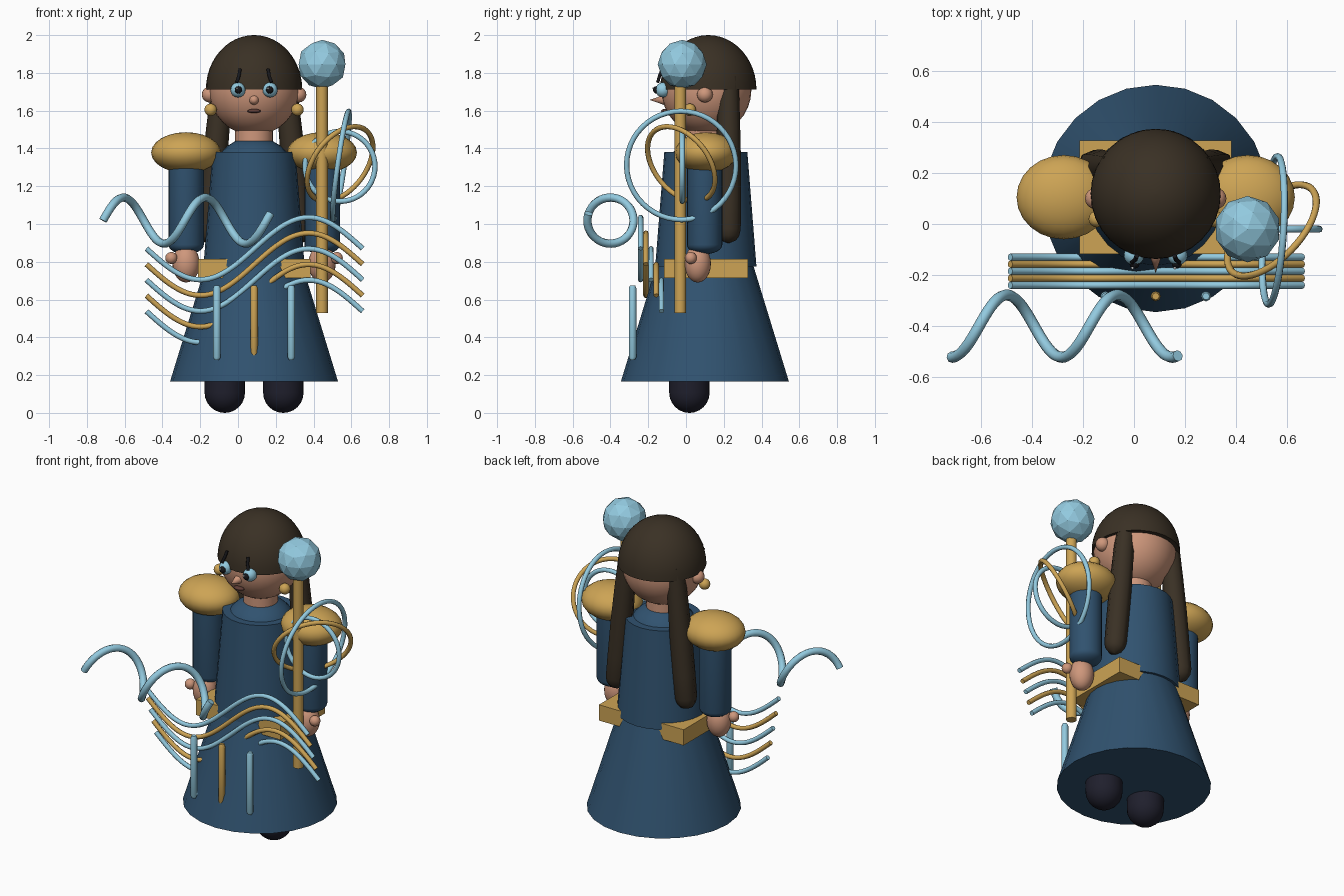
import bpy, math
from mathutils import Vector

if "Cube" in bpy.data.objects:
    bpy.data.objects.remove(bpy.data.objects["Cube"])

CX, CY = 0.085, 0.105  # body axis


def mat(name, rgb):
    m = bpy.data.materials.new(name)
    m.diffuse_color = (*rgb, 1)
    m.use_nodes = True
    m.node_tree.nodes["Principled BSDF"].inputs["Base Color"].default_value = m.diffuse_color
    return m


BLUE = mat("dress_blue", (0.03, 0.085, 0.16))
GOLD = mat("gold", (0.61, 0.37, 0.09))
AQUA = mat("aqua", (0.29, 0.59, 0.74))
SKIN = mat("skin", (0.62, 0.31, 0.20))
HAIR = mat("dark_hair", (0.042, 0.03, 0.018))
SHOE = mat("shoe_black", (0.014, 0.014, 0.026))
BLACK = mat("black", (0.008, 0.008, 0.01))
WHITE = mat("white", (0.9, 0.9, 0.9))
LIPS = mat("lip_brown", (0.11, 0.045, 0.035))


def finish(name, m, smooth=True):
    o = bpy.context.object
    o.name = name
    o.data.materials.clear()
    o.data.materials.append(m)
    if smooth:
        bpy.ops.object.shade_smooth_by_angle(angle=math.radians(40))
    return o


def ball(name, loc, size, m, seg=24):
    bpy.ops.mesh.primitive_uv_sphere_add(segments=seg, ring_count=seg // 2, radius=1, location=loc)
    o = bpy.context.object
    o.scale = size if isinstance(size, tuple) else (size,) * 3
    return finish(name, m)


def cone(name, loc, r1, r2, z0, z1, m, seg=24):
    bpy.ops.mesh.primitive_cone_add(vertices=seg, radius1=r1, radius2=r2, depth=z1 - z0,
                                    location=(loc[0], loc[1], (z0 + z1) / 2))
    return finish(name, m)


def lathe(name, loc, prof, m, seg=24):
    """Revolve a (radius, z) profile about a vertical axis, closing both ends."""
    verts, faces = [], []
    for r, z in prof:
        for k in range(seg):
            a = 2 * math.pi * k / seg
            verts.append((r * math.cos(a), r * math.sin(a), z))
    for i in range(len(prof) - 1):
        for k in range(seg):
            n = (k + 1) % seg
            faces.append((i * seg + k, i * seg + n, (i + 1) * seg + n, (i + 1) * seg + k))
    faces.append(tuple(reversed(range(seg))))
    faces.append(tuple(range((len(prof) - 1) * seg, len(prof) * seg)))
    me = bpy.data.meshes.new(name)
    me.from_pydata(verts, [], faces)
    o = bpy.data.objects.new(name, me)
    bpy.context.collection.objects.link(o)
    o.location = (loc[0], loc[1], 0)
    bpy.ops.object.select_all(action='DESELECT')
    o.select_set(True)
    bpy.context.view_layer.objects.active = o
    return finish(name, m)


def tube(name, pts, r, m, closed=False, radii=None):
    cu = bpy.data.curves.new(name, 'CURVE')
    cu.dimensions = '3D'
    cu.bevel_depth = r
    cu.bevel_resolution = 2
    cu.use_fill_caps = True
    s = cu.splines.new('POLY')
    s.points.add(len(pts) - 1)
    for i, p in enumerate(pts):
        s.points[i].co = (*p, 1)
        s.points[i].radius = radii[i] if radii else 1
    s.use_cyclic_u = closed
    s.use_smooth = True
    o = bpy.data.objects.new(name, cu)
    bpy.context.collection.objects.link(o)
    cu.materials.append(m)
    return o


def round_bottom(r, h, z0, z1):
    """Profile of a post with a domed lower end."""
    dome = [(max(r * math.sin(t * math.pi / 12), 0.002), z0 + h * (1 - math.cos(t * math.pi / 12)))
            for t in range(7)]
    return dome + [(r, z1)]


# dress
cone("skirt", (CX, 0.10), 0.445, 0.235, 0.165, 0.85, BLUE, 24)
cone("bodice", (CX, CY), 0.268, 0.22, 0.775, 1.38, BLUE, 24)
ball("collar_dome", (CX, CY, 1.30), (0.20, 0.20, 0.16), BLUE)
bpy.ops.mesh.primitive_cube_add(size=1, location=(CX, CY, 0.765))
bpy.context.object.scale = (0.595, 0.445, 0.1)
finish("belt", GOLD, False)

# head
cone("neck", (CX, CY), 0.10, 0.10, 1.38, 1.52, SKIN)
ball("head", (CX, 0.108, 1.708), 0.238, SKIN, 32)
cap = [(0.255 * math.cos(t * math.pi / 24), 1.712 + 0.288 * math.sin(t * math.pi / 24)) for t in range(12)]
lathe("hair_cap", (CX, 0.118), cap + [(0.004, 2.0)], HAIR, 32)
bpy.ops.mesh.primitive_cone_add(vertices=16, radius1=0.026, radius2=0.0, depth=0.075,
                                location=(CX, -0.155, 1.657), rotation=(math.pi / 2, 0, 0))
finish("nose", SKIN)
ball("mouth", (CX, -0.112, 1.598), (0.036, 0.02, 0.011), LIPS, 16)

# mirrored parts
for s, side in ((-1, "left"), (1, "right")):
    def X(d):
        return CX + s * d
    ball(side + "_eye", (X(0.085), -0.122, 1.71), 0.04, AQUA, 16)
    ball(side + "_pupil", (X(0.083), -0.155, 1.71), 0.02, BLACK, 12)
    ball(side + "_eye_glint", (X(0.083) - 0.008, -0.172, 1.718), 0.006, WHITE, 8)
    tube(side + "_brow", [(X(0.074), -0.125, 1.82), (X(0.08), -0.14, 1.785), (X(0.092), -0.15, 1.75)],
         0.009, BLACK)
    ball(side + "_ear", (X(0.235), 0.10, 1.685), 0.042, SKIN, 16)
    ball(side + "_earring", (X(0.23), 0.02, 1.605), 0.033, GOLD, 16)
    # long hair lock with rounded end
    lock = [(X(0.165 + 0.085 * t), 0.225, 1.78 - 0.88 * t)
            for t in (0, 0.1, 0.25, 0.5, 0.75, 0.92, 0.96, 0.985, 1)]
    tube(side + "_hair_lock", lock, 0.066, HAIR,
         radii=[0.8, 0.85, 0.92, 1, 1, 0.98, 0.85, 0.6, 0.1])
    # arm
    ball(side + "_shoulder_puff", (X(0.36), CY, 1.378), (0.185, 0.165, 0.108), GOLD)
    lathe(side + "_sleeve", (X(0.36), 0.098), round_bottom(0.094, 0.05, 0.84, 1.36), BLUE, 20)
    ball(side + "_hand", (X(0.36), 0.062, 0.79), (0.072, 0.07, 0.10), SKIN)
    ball(side + "_thumb", (X(0.438), 0.025, 0.82), 0.032, SKIN, 16)
    # shoe
    lathe(side + "_shoe", (X(0.155), 0.018), round_bottom(0.107, 0.107, 0.0, 0.25), SHOE)

# staff with faceted orb
cone("staff", (0.445, -0.03), 0.031, 0.031, 0.53, 1.75, GOLD, 12)
bpy.ops.mesh.primitive_ico_sphere_add(subdivisions=2, radius=0.13, location=(0.445, -0.02, 1.845))
finish("staff_orb", AQUA, False)


# rings floating around the staff
def ring(name, c, r, normal, thick, m):
    q = Vector(normal).to_track_quat('Z', 'Y')
    pts = [Vector(c) + q @ Vector((r * math.cos(a), r * math.sin(a), 0))
           for a in (2 * math.pi * k / 48 for k in range(48))]
    tube(name, pts, thick, m, True)


ring("large_ring", (0.545, -0.025, 1.31), 0.29, (0.99, -0.06, -0.14), 0.014, AQUA)
ring("tilted_ring", (0.54, -0.025, 1.318), 0.225, (0.633, -0.607, -0.478), 0.014, GOLD)
ring("facing_ring", (0.54, -0.02, 1.305), 0.185, (0, 1, 0), 0.014, AQUA)

# spiral ribbon in front
spiral = []
for k in range(81):
    t = 4.1 * math.pi * k / 80
    spiral.append((-0.715 + 0.4325 * t / (2 * math.pi),
                   -0.40 - 0.122 * math.cos(t), 1.018 + 0.122 * math.sin(t)))
tube("spiral_ribbon", spiral, 0.022, AQUA)

# five wave strands
for i in range(5):
    pts = [(-0.485 + 1.145 * k / 48, -0.24 + 0.0275 * i,
            0.87 - 0.083 * i - 0.165 * math.sin(2 * math.pi * k / 48)) for k in range(49)]
    tube("wave_strand_%d" % (i + 1), pts, 0.014, GOLD if i % 2 else AQUA)

# hanging rods
for i, m in enumerate((AQUA, GOLD, AQUA)):
    x = CX + 0.197 * (i - 1)
    tube("hanging_rod_%d" % (i + 1), [(x, -0.283, z) for z in (0.28, 0.295, 0.66, 0.675)],
         0.02, m, radii=[0.6, 1, 1, 0.7])
